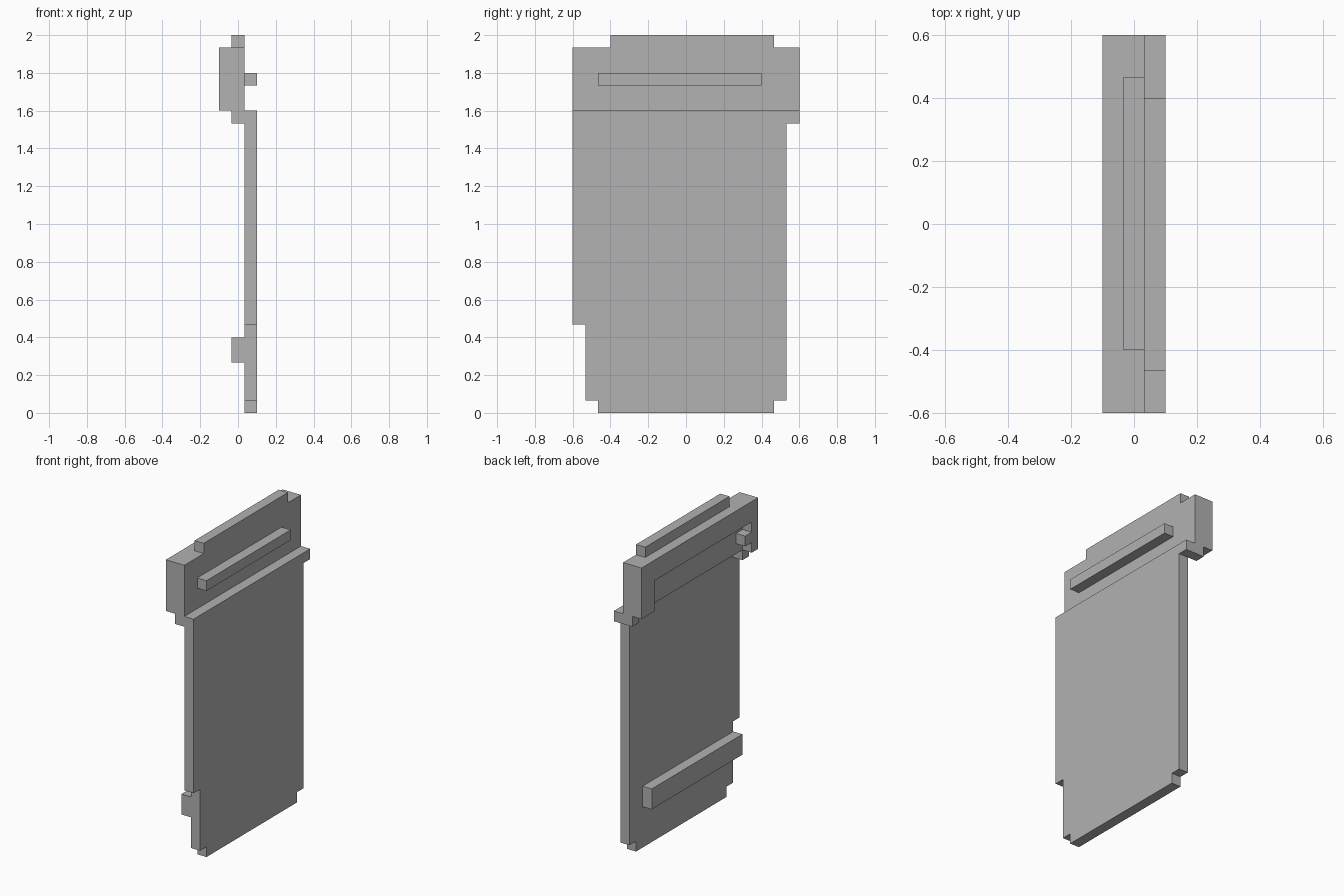
import bpy
import bmesh

cube = bpy.data.objects.get("Cube")
if cube:
    bpy.data.objects.remove(cube, do_unlink=True)

U = 1 / 15  # one block unit

grey = bpy.data.materials.new("plain grey")
grey.use_nodes = True
colour = (0.445, 0.445, 0.445, 1)
grey.diffuse_color = colour
grey.node_tree.nodes["Principled BSDF"].inputs["Base Color"].default_value = colour


def plate(name, layer, outline):
    """Extrude a (y, z) outline, in block units, through one layer along x."""
    x = (layer - 0.5) * U
    bm = bmesh.new()
    face = bm.faces.new([bm.verts.new((x, y * U, z * U)) for y, z in outline])
    new = bmesh.ops.extrude_face_region(bm, geom=[face])["geom"]
    verts = [v for v in new if isinstance(v, bmesh.types.BMVert)]
    bmesh.ops.translate(bm, verts=verts, vec=(U, 0, 0))
    bmesh.ops.recalc_face_normals(bm, faces=bm.faces)
    mesh = bpy.data.meshes.new(name)
    bm.to_mesh(mesh)
    bm.free()
    mesh.materials.append(grey)
    obj = bpy.data.objects.new(name, mesh)
    bpy.context.collection.objects.link(obj)
    return obj


def bar(name, layer, y0, y1, z0, z1):
    return plate(name, layer, [(y0, z0), (y1, z0), (y1, z1), (y0, z1)])


# Right layer: tall panel with stepped corners, and the upper handle bar
plate("main_panel", 1, [
    (-7, 0), (7, 0), (7, 1), (8, 1), (8, 23), (9, 23), (9, 24),
    (-9, 24), (-9, 7), (-8, 7), (-8, 1), (-7, 1)])
bar("handle_bar", 1, -7, 6, 26, 27)

# Middle layer: head plate with short feet and a top lip, and the lower rail
plate("head_plate", 0, [
    (-9, 23), (-8, 23), (-8, 24), (8, 24), (8, 23), (9, 23), (9, 29),
    (7, 29), (7, 30), (-6, 30), (-6, 29), (-9, 29)])
bar("lower_rail", 0, -8, 6, 4, 6)

# Left layer: cover with a recess open at the bottom, and a small catch in it
plate("head_cover", -1, [
    (-9, 24), (-8, 24), (-8, 27), (7, 27), (7, 24), (9, 24), (9, 29), (-9, 29)])
bar("recess_catch", -1, -8, -7, 25, 26)
